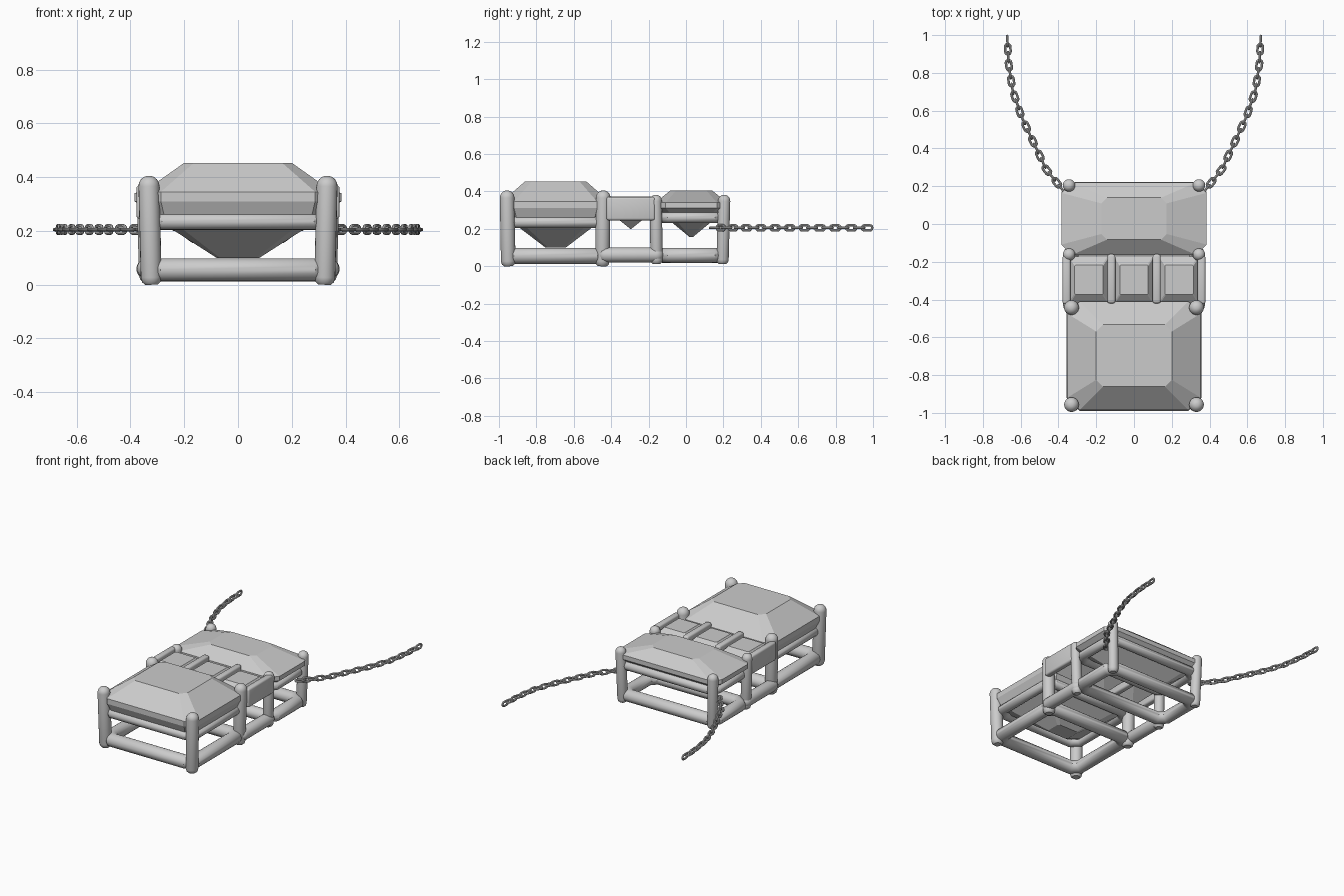
import bpy, bmesh, math
from mathutils import Vector, Matrix

if "Cube" in bpy.data.objects:
    bpy.data.objects.remove(bpy.data.objects["Cube"])


def finish(bm, name, smooth=False):
    bmesh.ops.recalc_face_normals(bm, faces=bm.faces)
    me = bpy.data.meshes.new(name)
    bm.to_mesh(me)
    bm.free()
    ob = bpy.data.objects.new(name, me)
    bpy.context.collection.objects.link(ob)
    if smooth:
        bpy.context.view_layer.objects.active = ob
        ob.select_set(True)
        bpy.ops.object.shade_smooth_by_angle(angle=math.radians(40))
        ob.select_set(False)
    return ob


def loft(bm, rings, closed=False):
    vs = [[bm.verts.new(p) for p in r] for r in rings]
    n = len(vs[0])
    pairs = list(zip(vs, vs[1:])) + ([(vs[-1], vs[0])] if closed else [])
    for a, b in pairs:
        for i in range(n):
            j = (i + 1) % n
            bm.faces.new((a[i], a[j], b[j], b[i]))
    if not closed:
        bm.faces.new(vs[0])
        bm.faces.new(vs[-1])


def cut_rect(cx, cy, z, hx, hy, c):
    pts = [(hx, hy - c), (hx - c, hy), (c - hx, hy), (-hx, hy - c),
           (-hx, c - hy), (c - hx, -hy), (hx - c, -hy), (hx, c - hy)]
    return [Vector((cx + x, cy + y, z)) for x, y in pts]


def gem(name, cx, cy, levels):
    # levels: z, half width, half depth, corner cut
    bm = bmesh.new()
    loft(bm, [cut_rect(cx, cy, *lv) for lv in levels])
    return finish(bm, name)


def closed_tube(bm, pts, r, seg, up):
    # mitred tube along a closed flat path
    rings, n = [], len(pts)
    for i, p in enumerate(pts):
        d0 = (p - pts[i - 1]).normalized()
        d1 = (pts[(i + 1) % n] - p).normalized()
        t = (d0 + d1).normalized()
        side = t.cross(up) / max(0.5, t.dot(d1))
        rings.append([p + side * (r * math.cos(2 * math.pi * k / seg)) + up * (r * math.sin(2 * math.pi * k / seg))
                      for k in range(seg)])
    loft(bm, rings, closed=True)


def rail(name, cy, z, hx, hy, r):
    bm = bmesh.new()
    closed_tube(bm, cut_rect(0, cy, z, hx, hy, 0.045), r, 20, Vector((0, 0, 1)))
    return finish(bm, name, True)


def prong(name, a, b, r, seg=20):
    # rod with a round tip and softened foot
    a, b = Vector(a), Vector(b)
    L = (b - a).length
    prof = [(0.6 * r, 0), (0.88 * r, 0.25 * r), (r, 0.7 * r)]
    prof += [(r * math.cos(t), L - r + r * math.sin(t)) for t in [i * math.pi / 14 for i in range(7)]]
    q = (b - a).to_track_quat('Z', 'Y')
    bm = bmesh.new()
    loft(bm, [[a + q @ Vector((rr * math.cos(2 * math.pi * k / seg), rr * math.sin(2 * math.pi * k / seg), h))
               for k in range(seg)] for rr, h in prof])
    return finish(bm, name, True)


def plate(name, x, w, y0, y1, z0, z1):
    bm = bmesh.new()
    bmesh.ops.create_cube(bm, size=1)
    for v in bm.verts:
        v.co = Vector((x + v.co.x * w, (y0 + y1) / 2 + v.co.y * (y1 - y0), (z0 + z1) / 2 + v.co.z * (z1 - z0)))
    bmesh.ops.bevel(bm, geom=[e for e in bm.edges], offset=0.012, segments=3, affect='EDGES', profile=0.5)
    return finish(bm, name, True)


# Large front stone and its basket
FY = -0.697
gem("front_stone", 0, FY, [(0.10, 0.08, 0.055, 0.012), (0.26, 0.33, 0.265, 0.055), (0.31, 0.352, 0.287, 0.065),
                           (0.345, 0.352, 0.287, 0.065), (0.453, 0.20, 0.164, 0.036)])
rail("front_lower_rail", FY, 0.055, 0.315, 0.25, 0.043)
rail("front_upper_rail", FY, 0.235, 0.315, 0.25, 0.031)

# Rear stone and its basket
RY = 0.028
gem("rear_stone", 0, RY, [(0.155, 0.17, 0.008, 0.004), (0.285, 0.35, 0.165, 0.05), (0.31, 0.385, 0.192, 0.055),
                          (0.34, 0.385, 0.192, 0.055), (0.405, 0.173, 0.111, 0.03)])
rail("rear_lower_rail", RY, 0.058, 0.338, 0.155, 0.04)
rail("rear_upper_rail", RY, 0.26, 0.34, 0.16, 0.03)

# Prongs at the corners of both baskets
for s, side in ((-1, "left"), (1, "right")):
    for y0, y1, tag in ((-0.95, -0.957, "a"), (-0.447, -0.442, "b")):
        prong(f"front_prong_{tag}_{side}", (s * 0.322, y0, 0.0), (s * 0.332, y1, 0.405), 0.039)
    for y0, y1, tag in ((-0.157, -0.162, "a"), (0.195, 0.205, "b")):
        prong(f"rear_prong_{tag}_{side}", (s * 0.335, y0, 0.012), (s * 0.345, y1, 0.382), 0.033)
    # Side walls, dividers and lower links of the middle section
    plate(f"middle_wall_{side}", s * 0.357, 0.042, -0.425, -0.165, 0.245, 0.37)
    plate(f"middle_divider_{side}", s * 0.12, 0.042, -0.42, -0.16, 0.245, 0.373)
    prong(f"middle_lower_link_{side}", (s * 0.335, -0.46, 0.06), (s * 0.335, -0.12, 0.06), 0.04)

# Three small middle stones
for i in (-1, 0, 1):
    gem(f"middle_stone_{i + 2}", i * 0.239, -0.295,
        [(0.20, 0.003, 0.003, 0.001), (0.295, 0.104, 0.122, 0.006), (0.325, 0.104, 0.122, 0.006),
         (0.362, 0.075, 0.078, 0.005)])

# Chain: oval links spaced evenly along an arc, turned alternately
path = [Vector((x, y, 0.205)) for x, y in ((0.67, 0.968), (0.664, 0.85), (0.643, 0.71), (0.60, 0.58), (0.55, 0.47),
                                           (0.465, 0.29), (0.39, 0.195), (0.345, 0.14))]
PITCH, HALF, WID, WIRE = 0.0425, 0.034, 0.0205, 0.0065


def along(d):
    for a, b in zip(path, path[1:]):
        L = (b - a).length
        if d <= L:
            return a.lerp(b, d / L), (b - a).normalized()
        d -= L
    return None


def link_points():
    r = WID - WIRE
    straight = HALF - WIRE - r
    pts = []
    for end in (1, -1):
        for k in range(7):
            t = -math.pi / 2 + k * math.pi / 6
            pts.append(Vector((end * (straight + r * math.cos(t)), end * r * math.sin(t), 0)))
    return pts


for s, side in ((-1, "left"), (1, "right")):
    bm = bmesh.new()
    i = 0
    while (hit := along(i * PITCH)):
        pos, d = hit
        pos = Vector((s * pos.x, pos.y, pos.z))
        ang = math.atan2(d.y, s * d.x)
        roll = math.pi / 2 if i % 2 == 0 else 0
        m = Matrix.Translation(pos) @ Matrix.Rotation(ang, 4, 'Z') @ Matrix.Rotation(roll, 4, 'X')
        closed_tube(bm, [m @ p for p in link_points()], WIRE, 8, (m.to_3x3() @ Vector((0, 0, 1))))
        i += 1
    finish(bm, f"chain_{side}", True)
